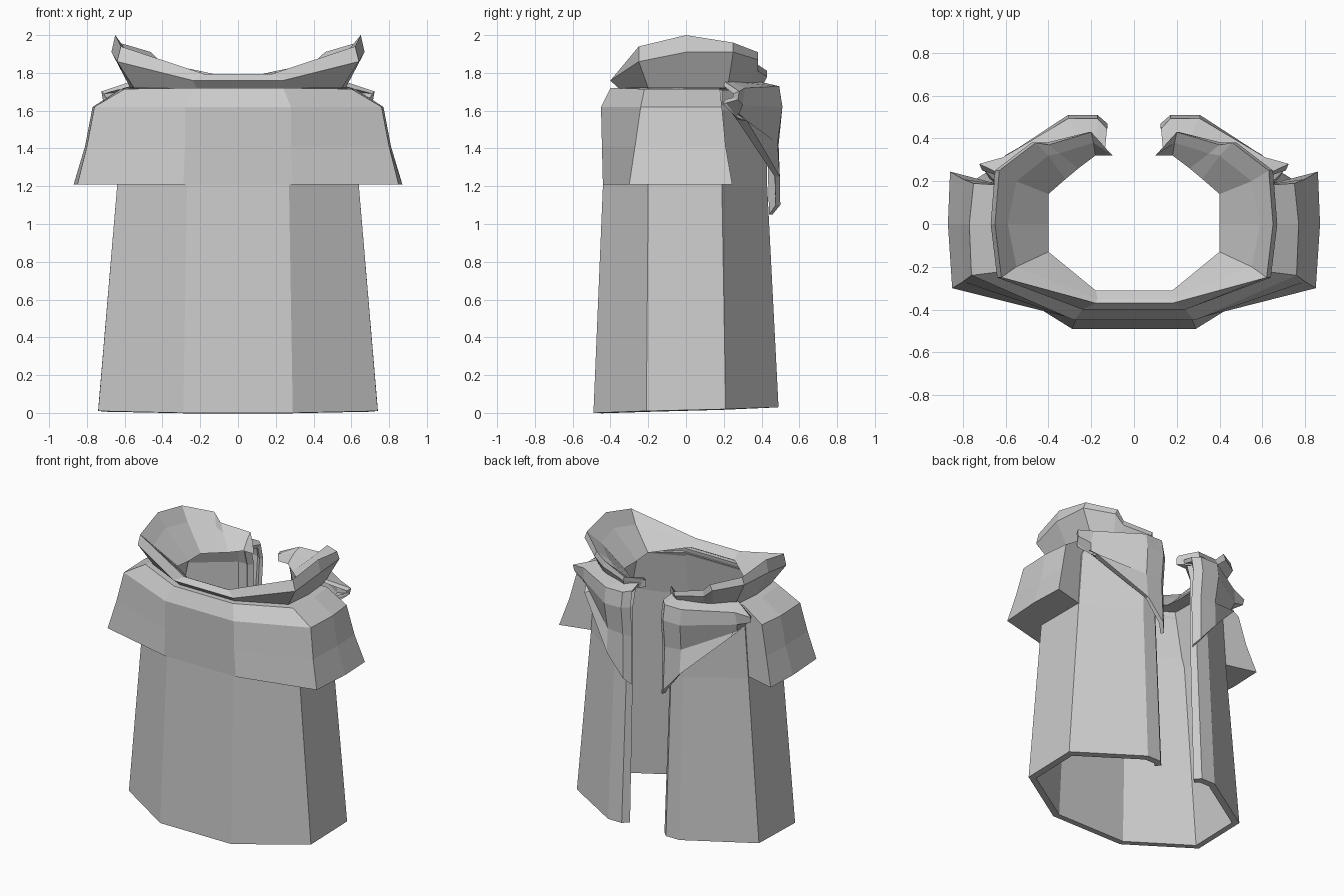
import bpy, bmesh


def band(name, rows, wrap=False, thickness=0.0, symmetric=True):
    """Loft rows of points; each row runs from the front round to the back opening.
    symmetric: extend every row across the front with its mirrored half.
    wrap: rows form a closed cross-section with capped ends."""
    bm = bmesh.new()
    grid = []
    for row in rows:
        pts = [(-x, y, z) for x, y, z in reversed(row)] + list(row) if symmetric else row
        grid.append([bm.verts.new(p) for p in pts])
    n = len(grid)
    for i in range(n if wrap else n - 1):
        a, b = grid[i], grid[(i + 1) % n]
        for j in range(len(a) - 1):
            bm.faces.new((a[j], a[j + 1], b[j + 1], b[j]))
    if wrap:
        bm.faces.new([r[0] for r in grid])
        bm.faces.new([r[-1] for r in grid])
        bmesh.ops.recalc_face_normals(bm, faces=bm.faces)
    me = bpy.data.meshes.new(name)
    bm.to_mesh(me)
    bm.free()
    ob = bpy.data.objects.new(name, me)
    bpy.context.collection.objects.link(ob)
    if thickness:
        m = ob.modifiers.new("thickness", 'SOLIDIFY')
        m.thickness = thickness
        m.offset = -1
        m.use_even_offset = True
    return ob


# Long coat body: open at the back, tapering up to the shoulders
body = [
    [(.29, -.49, 0), (.74, -.21, .01), (.74, .21, .02), (.29, .49, .03), (.18, .49, .03), (.14, .45, .03)],
    [(.27, -.44, 1.2), (.64, -.20, 1.2), (.64, .19, 1.2), (.28, .43, 1.2), (.18, .43, 1.2), (.15, .40, 1.2)],
    [(.26, -.42, 1.6), (.61, -.20, 1.6), (.61, .19, 1.6), (.28, .43, 1.6), (.18, .43, 1.6), (.15, .40, 1.6)],
    [(.24, -.37, 1.71), (.55, -.19, 1.71), (.55, .19, 1.71), (.26, .40, 1.71), (.18, .40, 1.71), (.15, .37, 1.71)],
]
band("coat_body", body, thickness=0.045)

# Short shoulder cape: solid, wraps the front and both sides
cape = [
    [(.24, -.33, 1.72), (.50, -.17, 1.72), (.50, 0, 1.72), (.50, .17, 1.72)],
    [(.24, -.40, 1.72), (.60, -.22, 1.715), (.62, 0, 1.715), (.60, .18, 1.715)],
    [(.28, -.45, 1.62), (.76, -.24, 1.62), (.77, 0, 1.62), (.75, .19, 1.62)],
    [(.28, -.445, 1.41), (.80, -.27, 1.41), (.81, 0, 1.41), (.80, .21, 1.41)],
    [(.29, -.44, 1.21), (.85, -.30, 1.21), (.87, 0, 1.21), (.86, .245, 1.21)],
    [(.26, -.41, 1.21), (.61, -.19, 1.21), (.61, 0, 1.21), (.61, .18, 1.21)],
]
band("shoulder_cape", cape, wrap=True)

# Back lapels: pointed flaps with a diagonal lower edge and a folded shoulder tip
lapel = [
    [(.56, .20, 1.73), (.54, .24, 1.73), (.25, .38, 1.73), (.18, .38, 1.73), (.14, .35, 1.73)],
    [(.71, .25, 1.69), (.60, .29, 1.70), (.30, .47, 1.71), (.18, .47, 1.71), (.14, .43, 1.71)],
    [(.70, .25, 1.67), (.61, .28, 1.64), (.30, .485, 1.62), (.18, .485, 1.62), (.14, .45, 1.62)],
    [(.66, .21, 1.66), (.58, .26, 1.58), (.29, .46, 1.43), (.18, .465, 1.42), (.14, .43, 1.40)],
    [(.64, .20, 1.65), (.56, .27, 1.55), (.29, .47, 1.25), (.18, .475, 1.10), (.14, .44, 1.05)],
]
for side, label in ((1, "right"), (-1, "left")):
    rows = [[(side * x, y, z) for x, y, z in r] for r in lapel]
    if side < 0:
        rows = [r[::-1] for r in rows]
    band("back_lapel_" + label, rows, thickness=0.025, symmetric=False)

# Flared collar: low at the front, high at the sides, stepping down at the back
collar = [
    [(.22, -.36, 1.72), (.55, -.20, 1.72), (.57, 0, 1.72), (.55, .22, 1.72),
     (.44, .31, 1.72), (.38, .34, 1.72), (.22, .40, 1.72), (.13, .35, 1.72)],
    [(.24, -.40, 1.76), (.64, -.25, 1.86), (.67, 0, 1.91), (.65, .25, 1.91),
     (.48, .38, 1.87), (.41, .38, 1.81), (.21, .43, 1.78), (.12, .34, 1.76)],
    [(.18, -.37, 1.795), (.62, -.25, 1.94), (.65, 0, 2.0), (.63, .25, 1.96),
     (.46, .38, 1.91), (.40, .37, 1.85), (.20, .43, 1.81), (.11, .33, 1.79)],
    [(.17, -.35, 1.785), (.55, -.20, 1.86), (.59, 0, 1.90), (.55, .20, 1.88),
     (.40, .32, 1.84), (.35, .33, 1.80), (.19, .38, 1.78), (.10, .32, 1.77)],
    [(.18, -.31, 1.75), (.40, -.13, 1.72), (.40, 0, 1.71), (.40, .14, 1.71),
     (.32, .21, 1.71), (.26, .26, 1.71), (.18, .32, 1.72), (.10, .32, 1.72)],
]
band("collar", collar, wrap=True)
